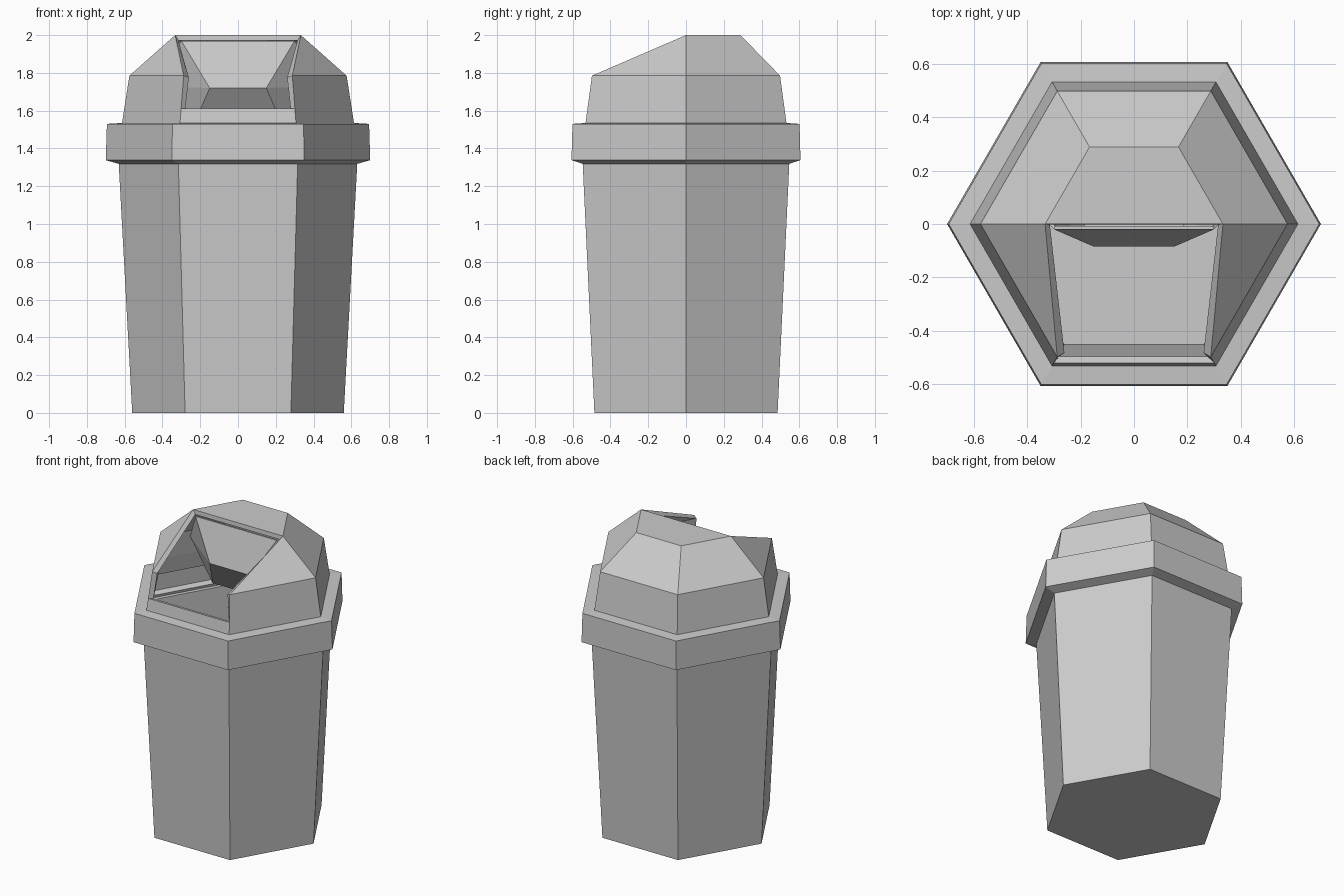
import bpy, bmesh, math

if "Cube" in bpy.data.objects:
    bpy.data.objects.remove(bpy.data.objects["Cube"])


def hex_ring(bm, r, z, corners=range(6)):
    return [bm.verts.new((r * math.cos(math.radians(60 * k)),
                          r * math.sin(math.radians(60 * k)), z)) for k in corners]


def bridge(bm, a, b, skip=()):
    for k in range(6):
        if k not in skip:
            j = (k + 1) % 6
            bm.faces.new((a[k], a[j], b[j], b[k]))


def finish(bm, name, thickness=0.0):
    mesh = bpy.data.meshes.new(name)
    bm.to_mesh(mesh)
    bm.free()
    obj = bpy.data.objects.new(name, mesh)
    bpy.context.collection.objects.link(obj)
    if thickness:
        mod = obj.modifiers.new("thickness", 'SOLIDIFY')
        mod.thickness = thickness
        mod.offset = -1
        mod.use_even_offset = True
    return obj


# Tapered hexagonal bin body, hollow with a thin floor
bm = bmesh.new()
profile = [(0.56, 0), (0.632, 1.33), (0.597, 1.33), (0.522, 0.03)]
rings = [hex_ring(bm, r, z) for r, z in profile]
for a, b in zip(rings, rings[1:]):
    bridge(bm, a, b)
bm.faces.new(rings[0][::-1])
bm.faces.new(rings[-1])
finish(bm, "bin_body")

# Lid: flared rim, upright wall and faceted dome with the front left open
FRONT = 4
bm = bmesh.new()
profile = [(0.63, 1.318), (0.70, 1.338), (0.694, 1.53), (0.614, 1.535),
           (0.602, 1.612), (0.575, 1.785)]
rings = [hex_ring(bm, r, z) for r, z in profile]
for i, (a, b) in enumerate(zip(rings, rings[1:])):
    bridge(bm, a, b, skip=(FRONT,) if i == len(rings) - 2 else ())
wall = rings[-1]
top = hex_ring(bm, 0.333, 2.0, range(4))
for k in range(3):
    bm.faces.new((wall[k], wall[k + 1], top[k + 1], top[k]))
bm.faces.new((wall[3], wall[4], top[3]))
bm.faces.new((wall[5], wall[0], top[0]))
bm.faces.new(top)
finish(bm, "lid", 0.03)

# Swing flap, pushed in and hanging from the top of the opening
bm = bmesh.new()
half = [(0.30, -0.02, 1.97), (0.15, -0.085, 1.72), (0.245, 0.08, 1.50), (0.46, 0.15, 1.73)]
R = [bm.verts.new(p) for p in half]
L = [bm.verts.new((-x, y, z)) for x, y, z in half]
bm.faces.new((L[0], L[1], R[1], R[0]))
bm.faces.new((L[1], L[2], R[2], R[1]))
for a, b, c in ((0, 1, 3), (1, 2, 3)):
    bm.faces.new((R[a], R[b], R[c]))
    bm.faces.new((L[c], L[b], L[a]))
finish(bm, "swing_flap", 0.012)
